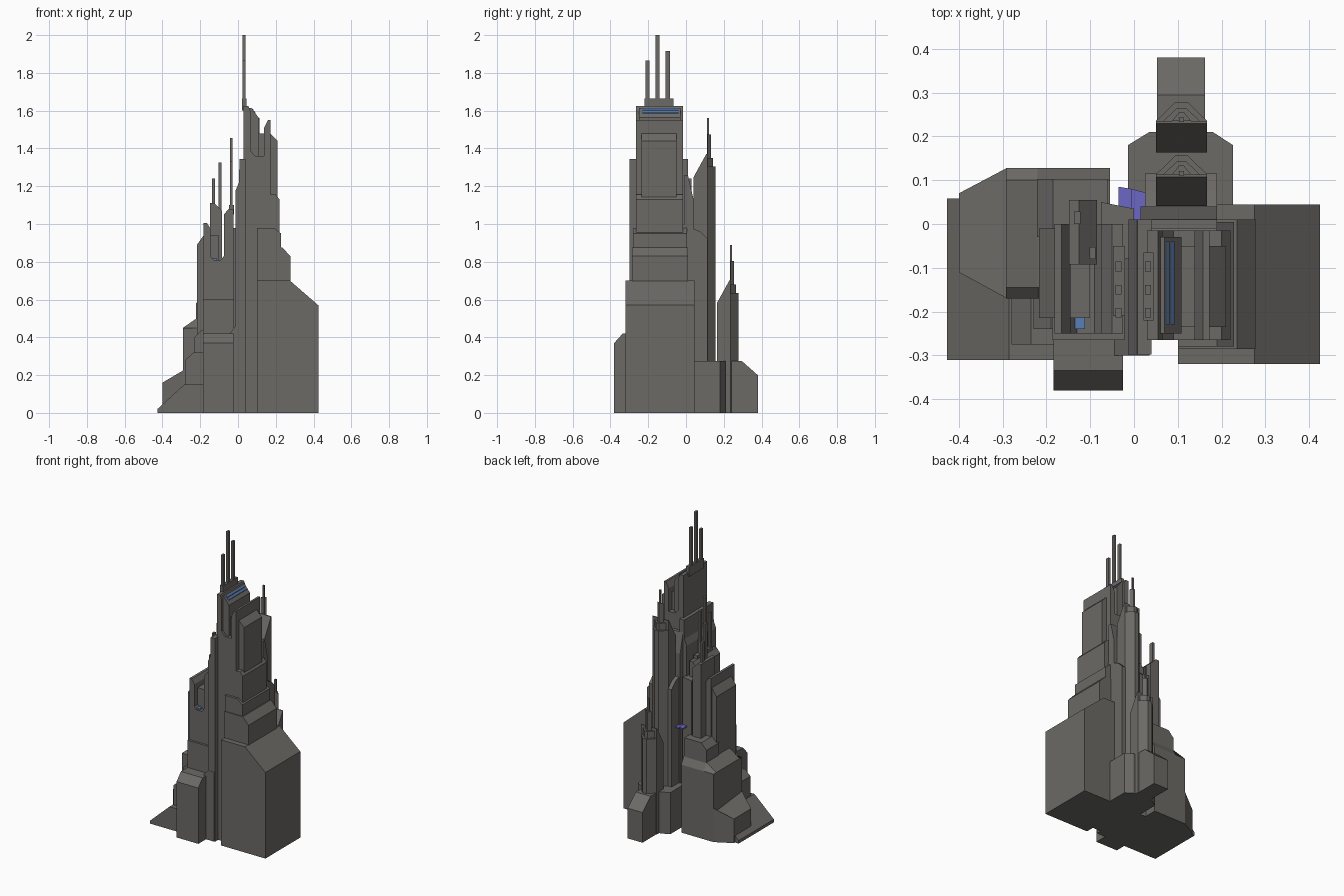
import bpy, bmesh


def material(name, rgb):
    m = bpy.data.materials.new(name)
    m.diffuse_color = (*rgb, 1)
    return m


GREY = material("warm grey", (0.15, 0.143, 0.133))
BLUE = material("blue light", (0.10, 0.21, 0.47))
VIOLET = material("violet", (0.15, 0.135, 0.55))


def prism(name, pts, lo, hi, axis, mat=GREY):
    """Extrude a 2D outline along x (y,z points), y (x,z points) or z (x,y points)."""
    place = {"x": lambda a, b, t: (t, a, b),
             "y": lambda a, b, t: (a, t, b),
             "z": lambda a, b, t: (a, b, t)}[axis]
    bm = bmesh.new()
    ends = [[bm.verts.new(place(a, b, t)) for a, b in pts] for t in (lo, hi)]
    bm.faces.new(ends[0])
    bm.faces.new(ends[1])
    n = len(pts)
    for i in range(n):
        j = (i + 1) % n
        bm.faces.new((ends[0][i], ends[0][j], ends[1][j], ends[1][i]))
    bmesh.ops.recalc_face_normals(bm, faces=bm.faces)
    me = bpy.data.meshes.new(name)
    bm.to_mesh(me)
    bm.free()
    me.materials.append(mat)
    ob = bpy.data.objects.new(name, me)
    bpy.context.collection.objects.link(ob)
    return ob


def box(name, x0, x1, y0, y1, z0, z1, mat=GREY):
    return prism(name, [(x0, y0), (x1, y0), (x1, y1), (x0, y1)], z0, z1, "z", mat)


def tier(name, inner, shoulder, outer, y0, y1, z_out, z_in, z0=0):
    """Stepped block whose roof falls from the shoulder to the outer edge."""
    prism(name, [(inner, z0), (outer, z0), (outer, z_out), (shoulder, z_in), (inner, z_in)],
          y0, y1, "y")


# Right-hand stepped blocks, widest first
tier("right_block", 0.10, 0.275, 0.425, -0.32, 0.045, 0.57, 0.70)
tier("right_tier_1", 0.10, 0.235, 0.277, -0.285, 0.01, 0.83, 0.875)
tier("right_tier_2", 0.10, 0.19, 0.228, -0.28, 0.005, 0.95, 0.98)
tier("right_tier_3", 0.10, 0.20, 0.22, -0.265, -0.015, 1.13, 1.155)
tier("right_tier_4", 0.10, 0.17, 0.21, -0.235, -0.05, 1.44, 1.48)

# Tall main tower: two walls with a notch between them
prism("main_tower", [(0.03, 0), (0.172, 0), (0.172, 1.55), (0.158, 1.55), (0.138, 1.51),
                     (0.138, 1.36), (0.09, 1.36), (0.065, 1.39), (0.065, 1.60),
                     (0.055, 1.625), (0.03, 1.625)], -0.265, -0.015, "y")
prism("main_tower_roof", [(0.06, 1.35), (0.108, 1.35), (0.108, 1.565), (0.07, 1.615), (0.06, 1.615)],
      -0.25, -0.03, "y")
for x in (0.074, 0.085):
    top = [(x, 1.615 - (x - 0.07) * 1.316), (x + 0.007, 1.615 - (x - 0.063) * 1.316)]
    prism("roof_light", top + [(a, b + 0.004) for a, b in reversed(top)], -0.23, -0.04, "y", BLUE)

# Central spine slab between the two towers
prism("spine", [(0.0, 0), (0.04, 0), (0.04, 1.345), (0.008, 1.345), (0.005, 1.22), (-0.012, 1.18),
                (-0.012, 0)], -0.298, 0.01, "y")
prism("spine_back", [(-0.01, 0), (0.04, 0), (0.04, 1.13), (0.01, 1.26), (-0.01, 1.26)],
      0.015, 0.19, "x")
prism("spine_foot", [(-0.045, 0), (0.035, 0), (0.035, 0.46), (-0.012, 0.46), (-0.045, 0.42)],
      -0.30, 0.0, "y")

# Left tower: walls, notch with a lit floor, and rear infill
prism("left_tower", [(-0.182, 0), (-0.025, 0), (-0.025, 1.08), (-0.05, 1.08), (-0.075, 1.05),
                     (-0.075, 0.83), (-0.09, 0.81), (-0.13, 0.81), (-0.145, 0.83), (-0.145, 0.975),
                     (-0.165, 1.005), (-0.182, 1.005)], -0.25, 0.0, "y")
box("left_tower_base", -0.186, -0.022, -0.265, 0.0, 0, 0.60)
box("notch_light", -0.135, -0.112, -0.24, -0.09, 0.81, 0.818, BLUE)
tier("left_rear_tower", -0.148, -0.125, -0.085, -0.092, 0.055, 1.07, 1.11)
prism("left_rear_link", [(-0.075, -0.08), (0.0, -0.08), (0.0, 0.035), (-0.075, 0.05)], 0, 0.98, "z")

# Left-hand stepped blocks
tier("left_tier_high", -0.10, -0.182, -0.217, -0.215, -0.01, 0.89, 0.94)
tier("left_tier_rear", -0.06, -0.185, -0.222, -0.03, 0.103, 0.58, 0.62)
tier("left_tier_mid", -0.10, -0.19, -0.23, -0.24, 0.0, 0.40, 0.44)
tier("left_tier_low", -0.10, -0.235, -0.28, -0.275, 0.0, 0.28, 0.32)
prism("left_block", [(-0.17, 0), (0.128, 0), (0.128, 0.45), (0.10, 0.50), (-0.145, 0.50),
                     (-0.17, 0.45)], -0.22, -0.055, "x")
side = prism("left_block_side", [(-0.17, 0), (0.128, 0), (0.128, 0.45), (0.10, 0.50), (-0.145, 0.50),
                                 (-0.17, 0.45)], -0.292, -0.22, "x")
for v in side.data.vertices:          # roof falls towards the outside
    if v.co.x < -0.28 and v.co.z > 0.3:
        v.co.z = 0.45
bay = prism("left_bay", [(-0.40, -0.11), (-0.29, -0.17), (-0.20, -0.17), (-0.20, 0.128),
                         (-0.29, 0.128), (-0.40, 0.07)], 0, 0.225, "z")
for v in bay.data.vertices:
    if v.co.x < -0.39 and v.co.z > 0.1:
        v.co.z = 0.16
tier("left_ramp", -0.18, -0.285, -0.427, -0.31, 0.058, 0.02, 0.15)

# Front block with a sloped brow
prism("front_block", [(-0.38, 0), (-0.20, 0), (-0.20, 0.42), (-0.335, 0.42), (-0.38, 0.37)],
      -0.184, -0.025, "x")


# Two rear towers of the same design at different heights
def rear_tower(y, z):
    x0, x1, mid = 0.05, 0.167, 0.1085
    yb = y + 0.072
    prism("rear_slab", [(y, 0), (yb, 0), (yb, z + 0.12), (yb - 0.006, z + 0.12), (y, z)],
          x0, x1, "x")
    for half, depth, top in ((0.0585, 0.043, z + 0.055), (0.042, 0.03, z + 0.10),
                             (0.022, 0.02, z + 0.225)):
        flat = half * 0.25
        prism("rear_rib", [(mid - half, yb), (mid + half, yb), (mid + flat, yb + depth),
                           (mid - flat, yb + depth)], 0, top, "z")
    box("rear_mast", mid - 0.006, mid + 0.006, yb - 0.002, yb + 0.008, z, z + 0.31)


rear_tower(0.041, 1.25)
rear_tower(0.163, 0.58)
prism("rear_step", [(-0.02, 0), (0.115, 0), (0.115, 0.92), (0.075, 0.96), (-0.02, 1.0)],
      0.025, 0.19, "x")
prism("rear_plinth", [(-0.014, 0), (0.226, 0), (0.226, 0.18), (0.18, 0.21), (0.035, 0.21),
                      (-0.014, 0.18)], 0, 0.275, "z")
prism("rear_foot", [(0.20, 0), (0.38, 0), (0.38, 0.20), (0.295, 0.275), (0.20, 0.275)],
      0.053, 0.162, "x")

# Violet canopy hung between the towers, folded in the middle
prism("canopy_left", [(-0.035, 0.085), (-0.005, 0.08), (-0.005, 0.03), (-0.035, 0.04)],
      0.66, 0.668, "z", VIOLET)
prism("canopy_right", [(-0.005, 0.01), (-0.005, 0.08), (0.025, 0.072), (0.025, 0.01)],
      0.652, 0.66, "z", VIOLET)

# Antenna rows on both towers and lone masts
box("antenna_base_right", 0.022, 0.045, -0.22, -0.065, 1.60, 1.665)
box("antenna_base_left", -0.048, -0.02, -0.21, -0.05, 1.05, 1.10)
for y, tall, short in ((-0.203, 1.865, 1.33), (-0.15, 2.0, 1.455), (-0.097, 1.915, 1.38)):
    box("right_antenna", 0.025, 0.039, y - 0.011, y + 0.011, 1.6, tall)
    box("left_antenna", -0.042, -0.028, y - 0.011, y + 0.011, 1.05, short)
box("left_mast_rear", -0.137, -0.122, 0.0, 0.028, 1.0, 1.24)
box("left_mast_front", -0.102, -0.088, -0.08, -0.052, 1.0, 1.325)
